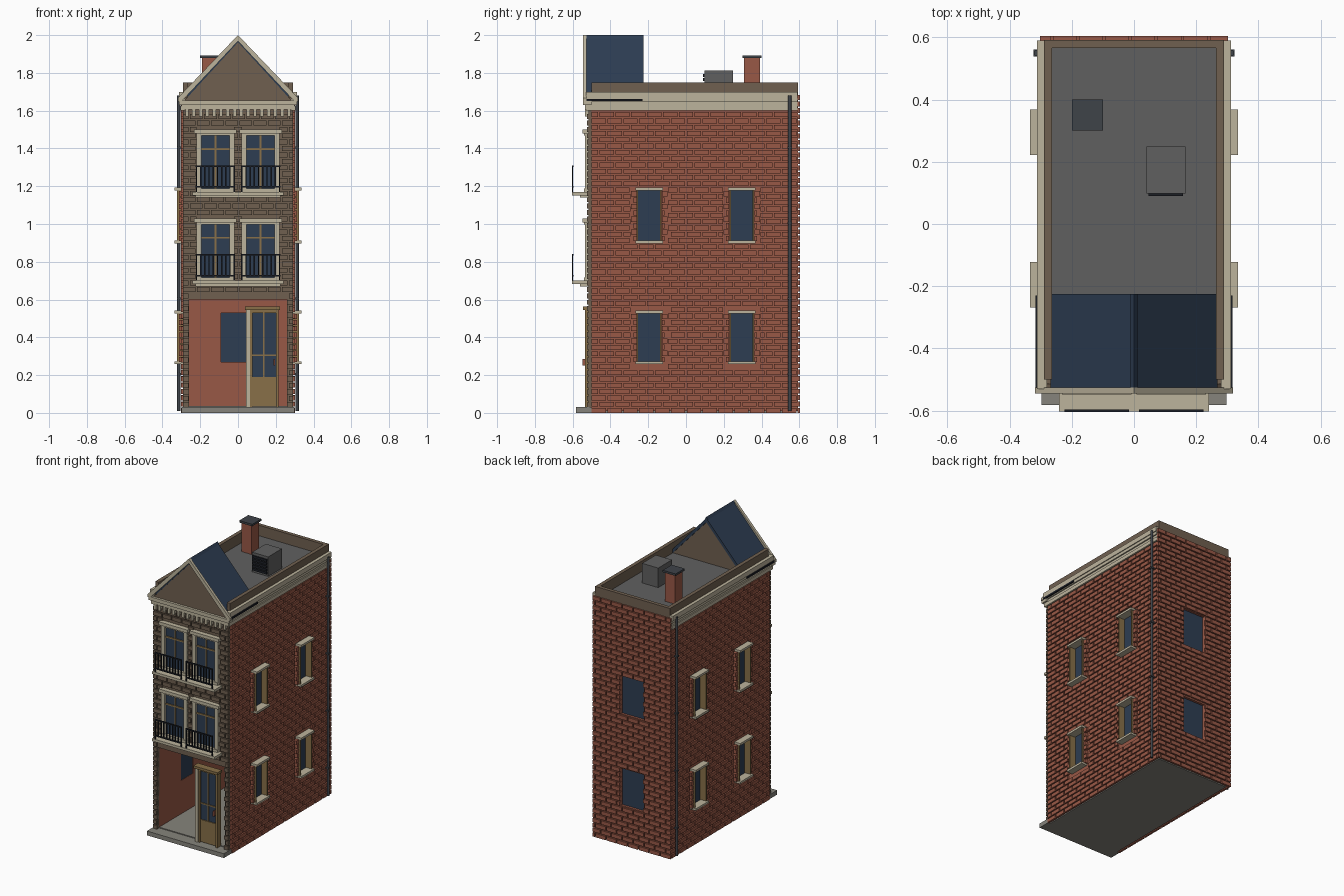
import bpy, bmesh, math
from mathutils import Vector

old = bpy.data.objects.get("Cube")
if old:
    bpy.data.objects.remove(old)


def material(name, rgb):
    lin = [((c / 255 + 0.055) / 1.055) ** 2.4 for c in rgb]
    m = bpy.data.materials.new(name)
    m.use_nodes = True
    m.diffuse_color = (*lin, 1)
    m.node_tree.nodes["Principled BSDF"].inputs["Base Color"].default_value = (*lin, 1)
    return m


BRICK = material("red brick", (152, 88, 70))
TAUPE = material("taupe stone", (112, 96, 80))
CREAM = material("cream trim", (188, 179, 156))
GLASS = material("blue slate and glass", (45, 61, 82))
ROOF = material("roof grey", (96, 96, 96))
STONE = material("pavement stone", (134, 132, 124))
WOOD = material("tan wood", (136, 112, 72))
IRON = material("black iron", (27, 30, 37))
PIPE = material("pipe grey", (62, 67, 73))


def finish(name, bm, mat):
    bmesh.ops.recalc_face_normals(bm, faces=bm.faces)
    me = bpy.data.meshes.new(name)
    bm.to_mesh(me)
    bm.free()
    me.materials.append(mat)
    ob = bpy.data.objects.new(name, me)
    bpy.context.collection.objects.link(ob)
    return ob


def boxes(name, mat, items):
    """One object from (x0, x1, y0, y1, z0, z1) boxes."""
    bm = bmesh.new()
    for x0, x1, y0, y1, z0, z1 in items:
        lo = [bm.verts.new(p) for p in ((x0, y0, z0), (x1, y0, z0), (x1, y1, z0), (x0, y1, z0))]
        hi = [bm.verts.new((*v.co.xy, z1)) for v in lo]
        bm.faces.new(lo)
        bm.faces.new(hi)
        for i in range(4):
            j = (i + 1) % 4
            bm.faces.new((lo[i], lo[j], hi[j], hi[i]))
    return finish(name, bm, mat)


def prism(name, mat, profile, y0, y1):
    """Extrude an (x, z) profile along y."""
    bm = bmesh.new()
    face = bm.faces.new([bm.verts.new((x, y0, z)) for x, z in profile])
    ext = bmesh.ops.extrude_face_region(bm, geom=[face])
    bmesh.ops.translate(bm, vec=(0, y1 - y0, 0),
                        verts=[g for g in ext["geom"] if isinstance(g, bmesh.types.BMVert)])
    return finish(name, bm, mat)


def both(items):
    """Mirror boxes across x."""
    return items + [(-b[1], -b[0], *b[2:]) for b in items]


def courses(u0, u1, z0, z1, holes, length, height, gap=0.008):
    """Running-bond bricks as (u0, u1, z0, z1), trimmed around holes."""
    out = []
    rows = round((z1 - z0) / height)
    h = (z1 - z0) / rows
    for r in range(rows):
        a, b = z0 + r * h, z0 + (r + 1) * h - gap
        u = u0 - (length / 2 if r % 2 else 0)
        while u < u1:
            s, e = max(u, u0), min(u + length - gap, u1)
            for p, q, lo, hi in holes:
                if b > lo and a < hi and e > p and s < q:
                    if s < p:
                        e = p
                    elif e > q:
                        s = q
                    else:
                        e = s
            if e - s > 0.008:
                out.append((s, e, a, b))
            u += length
    return out


# Main shell with a hollow shop floor and window openings
SIDE_Y = (-0.195, 0.295)
FLOORS = ((0.27, 0.53), (0.91, 1.18))
shell = boxes("house_walls", BRICK, [(-0.29, 0.29, -0.5, 0.592, 0.01, 1.67)])
openings = [(-0.09, 0.09, 0.54, 0.7, a, b) for a, b in FLOORS]
for a, b in FLOORS:
    for y in SIDE_Y:
        openings += both([(0.25, 0.4, y - 0.066, y + 0.066, a, b)])
cutters = [boxes("room_cutter", BRICK, [(-0.26, 0.26, -0.6, 0.55, 0.03, 0.6)]),
           boxes("window_cutter", BRICK, openings)]
for c in cutters:
    c.hide_render = True
    mod = shell.modifiers.new("cut", "BOOLEAN")
    mod.operation, mod.solver, mod.object = "DIFFERENCE", "EXACT", c
bpy.context.view_layer.update()
cut = bpy.data.meshes.new_from_object(shell.evaluated_get(bpy.context.evaluated_depsgraph_get()))
shell.modifiers.clear()
shell.data = cut
for c in cutters:
    bpy.data.objects.remove(c)
boxes("shop_floor", STONE, [(-0.26, 0.26, -0.5, 0.55, 0.028, 0.036)])
boxes("base_slab", STONE, [(-0.28, 0.28, -0.5, 0.58, 0, 0.012)])
boxes("front_step", STONE, [(-0.298, 0.298, -0.582, -0.5, 0, 0.03)])

# Raised brickwork on the sides and back
side_holes = [(y - 0.1, y + 0.1, a - 0.012, b + 0.012) for y in SIDE_Y for a, b in FLOORS]
side = courses(-0.5, 0.592, 0, 1.6, side_holes, 0.084, 0.0335)
boxes("side_bricks", BRICK, both([(0.288, 0.302, *b) for b in side]))
back_holes = [(-0.09, 0.09, a, b) for a, b in FLOORS]
back = courses(-0.302, 0.302, 0, 1.69, back_holes, 0.084, 0.0335)
boxes("back_bricks", BRICK, [(s, e, 0.59, 0.604, a, b) for s, e, a, b in back])
boxes("back_glass", GLASS, [(-0.09, 0.09, 0.56, 0.575, a, b) for a, b in FLOORS])

# Side windows: toothed brick surround, wood jambs, cream head and sill
quoins, jambs, trims, panes = [], [], [], []
for y in SIDE_Y:
    for a, b in FLOORS:
        panes.append((0.262, 0.276, y - 0.066, y + 0.066, a, b))
        trims += [(0.28, 0.335, y - 0.073, y + 0.073, b - 0.003, b + 0.012),
                  (0.28, 0.335, y - 0.073, y + 0.073, a - 0.012, a + 0.003)]
        n, h = 8, (b - a) / 8
        for s in (-1, 1):
            ends = sorted((y + s * 0.066, y + s * 0.058))
            jambs.append((0.27, 0.322, *ends, a, b))
            for i in range(n):
                ends = sorted((y + s * 0.067, y + s * (0.096 if i % 2 else 0.082)))
                quoins.append((0.285, 0.312, *ends, a + i * h, a + (i + 1) * h - 0.006))
boxes("side_window_quoins", BRICK, both(quoins))
boxes("side_window_jambs", WOOD, both(jambs))
boxes("side_window_trim", CREAM, both(trims))
boxes("side_window_glass", GLASS, both(panes))

# Front facade
boxes("facade", TAUPE, [(-0.29, 0.29, -0.515, -0.499, 0.6, 1.67),
                        (-0.29, -0.26, -0.515, -0.499, 0.03, 0.6),
                        (0.26, 0.29, -0.515, -0.499, 0.03, 0.6)])
BAYS = (-0.12, 0.12)
LEVELS = (0.7, 1.17)
front_holes = [(-0.26, 0.26, 0, 0.61)]
front_holes += [(x - 0.1, x + 0.1, z, z + 0.325) for x in BAYS for z in LEVELS]
front = courses(-0.292, 0.292, 0.03, 1.59, front_holes, 0.075, 0.034)
boxes("facade_bricks", TAUPE, [(s, e, -0.525, -0.51, a, b) for s, e, a, b in front])

# Front windows, balcony shelves and railings
frames, bars, glass, rails, shelves = [], [], [], [], []
for z in LEVELS:
    shelves += [(-0.242, 0.242, -0.603, -0.51, z - 0.018, z),
                (-0.225, 0.225, -0.56, -0.51, z - 0.03, z - 0.018)]
    for x in BAYS:
        glass.append((x - 0.08, x + 0.08, -0.52, -0.512, z, z + 0.31))
        for s in (-1, 1):
            ends = sorted((x + s * 0.074, x + s * 0.101))
            frames.append((*ends, -0.536, -0.51, z, z + 0.31))
        frames += [(x - 0.112, x + 0.112, -0.548, -0.51, z + 0.308, z + 0.33),
                   (x - 0.1, x + 0.1, -0.54, -0.51, z + 0.298, z + 0.31),
                   (x - 0.1, x + 0.1, -0.54, -0.51, z, z + 0.018)]
        bars += [(x - 0.005, x + 0.005, -0.526, -0.515, z, z + 0.3),
                 (x - 0.075, x + 0.075, -0.527, -0.515, z + 0.222, z + 0.232)]
        w = 0.104
        rails += [(x - w, x + w, -0.604, -0.596, z + h, z + h + 0.008) for h in (0.022, 0.133)]
        for i in range(10):
            bx = x - w + 0.004 + i * (2 * w - 0.008) / 9
            foot = 0 if i in (0, 9) else 0.025
            rails.append((bx - 0.0035, bx + 0.0035, -0.603, -0.597, z + foot, z + 0.137))
boxes("front_window_frames", CREAM, frames)
boxes("front_window_bars", WOOD, bars)
boxes("front_window_glass", GLASS, glass)
boxes("balcony_shelves", CREAM, shelves)
boxes("balcony_railings", IRON, rails)

# Shop door
boxes("door_jamb", CREAM, [(0.043, 0.064, -0.535, -0.495, 0.03, 0.548)])
boxes("door_frame", WOOD, [(0.064, 0.076, -0.53, -0.5, 0.03, 0.548),
                           (0.2, 0.215, -0.535, -0.495, 0.03, 0.548),
                           (0.036, 0.222, -0.545, -0.495, 0.545, 0.562),
                           (0.07, 0.205, -0.528, -0.5, 0.53, 0.545),
                           (0.07, 0.205, -0.525, -0.505, 0.035, 0.19),
                           (0.132, 0.14, -0.525, -0.505, 0.19, 0.53),
                           (0.07, 0.205, -0.525, -0.505, 0.3, 0.308)])
boxes("door_glass", GLASS, [(0.07, 0.205, -0.518, -0.51, 0.19, 0.535)])
boxes("door_handle", BRICK, [(0.188, 0.196, -0.548, -0.525, 0.25, 0.285)])

# Cornices and dentils
steps = ((0.304, 1.6, 1.625), (0.297, 1.625, 1.645), (0.306, 1.645, 1.665), (0.312, 1.665, 1.698))
boxes("side_cornice", CREAM, both([(0.28, x, -0.53, 0.59, a, b) for x, a, b in steps]))
boxes("front_cornice", CREAM, [(-0.3, 0.3, -0.534, -0.5, 1.605, 1.63),
                               (-0.312, 0.312, -0.545, -0.5, 1.63, 1.655)])
boxes("dentils", CREAM, [(x - 0.009, x + 0.009, -0.535, -0.51, 1.57, 1.606)
                         for x in (-0.27 + i * 0.54 / 15 for i in range(16))])
boxes("side_gutters", IRON, both([(0.3, 0.316, -0.53, -0.23, 1.65, 1.662)]))

# Parapet and flat roof
boxes("parapet", TAUPE, both([(0.264, 0.29, -0.5, 0.592, 1.66, 1.748)]) +
      [(-0.264, 0.264, 0.566, 0.592, 1.66, 1.748)])
boxes("flat_roof", ROOF, [(-0.265, 0.265, -0.5, 0.567, 1.66, 1.675)])

# Gabled front roof
prism("gable", TAUPE, [(-0.285, 1.652), (0.285, 1.652), (0, 1.965)], -0.528, -0.232)
for s, tag in ((1, "left"), (-1, "right")):
    prism(tag + "_slate_slope", GLASS,
          [(0, 1.99), (s * 0.268, 1.698), (s * 0.268, 1.67), (0, 1.962)], -0.53, -0.225)
    prism(tag + "_gable_trim", CREAM,
          [(0, 2.0), (s * 0.318, 1.668), (s * 0.318, 1.648), (s * 0.3, 1.648), (0, 1.968)],
          -0.545, -0.526)
prism("ridge_cap", GLASS, [(0, 2.0), (0.012, 1.982), (-0.012, 1.982)], -0.53, -0.225)

# Chimney and roof vent
boxes("chimney", BRICK, [(-0.19, -0.11, 0.308, 0.392, 1.67, 1.88)])
boxes("chimney_cap", PIPE, [(-0.2, -0.1, 0.3, 0.4, 1.878, 1.892)])
boxes("roof_vent", ROOF, [(0.04, 0.165, 0.098, 0.25, 1.67, 1.812)])
boxes("vent_louvers", IRON, [(0.047, 0.158, 0.09, 0.1, 1.69 + i * 0.022, 1.706 + i * 0.022)
                             for i in range(5)])

# Drainpipes with wall brackets
bm = bmesh.new()
for x in (-0.313, 0.313):
    tube = bmesh.ops.create_cone(bm, cap_ends=True, segments=12, radius1=0.009, radius2=0.009, depth=1.67)
    bmesh.ops.translate(bm, vec=Vector((x, 0.55, 0.845)), verts=tube["verts"])
finish("drainpipes", bm, PIPE)
boxes("pipe_brackets", PIPE, both([(0.3, 0.324, 0.538, 0.562, z, z + 0.01)
                                   for z in (0.2, 0.6, 1.0, 1.4)]))
